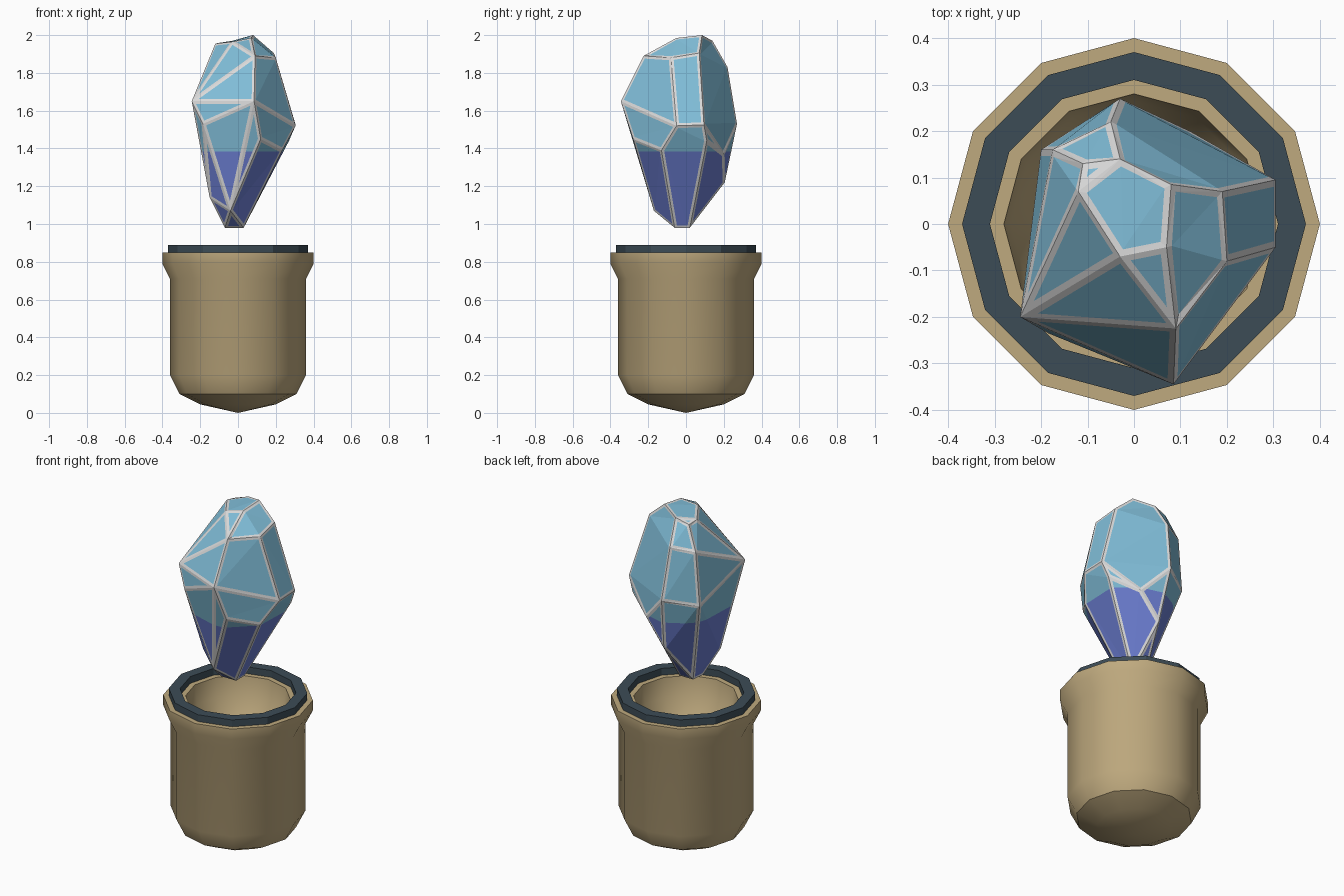
import bpy, bmesh, math
from mathutils import Vector

if "Cube" in bpy.data.objects:
    bpy.data.objects.remove(bpy.data.objects["Cube"])


def material(name, rgb):
    m = bpy.data.materials.new(name)
    m.diffuse_color = (*rgb, 1)
    m.use_nodes = True
    m.node_tree.nodes["Principled BSDF"].inputs["Base Color"].default_value = m.diffuse_color
    return m


TAN = material("tan clay", (0.52, 0.40, 0.21))
DARK = material("dark slate", (0.046, 0.072, 0.092))
BLUE = material("light blue", (0.22, 0.52, 0.70))
WHITE = material("pale grey", (0.72, 0.72, 0.72))
INDIGO = material("indigo", (0.15, 0.21, 0.65))


def to_object(bm, name, mats):
    me = bpy.data.meshes.new(name)
    bm.to_mesh(me)
    bm.free()
    for m in mats:
        me.materials.append(m)
    ob = bpy.data.objects.new(name, me)
    bpy.context.collection.objects.link(ob)
    return ob


def revolve(name, profile, mat, sides=12, closed=False):
    """Turn an (r, z) profile around z."""
    bm = bmesh.new()
    rings = []
    for r, z in profile:
        if r == 0:
            rings.append([bm.verts.new((0, 0, z))] * sides)
        else:
            rings.append([bm.verts.new((r * math.cos(2 * math.pi * i / sides),
                                        r * math.sin(2 * math.pi * i / sides), z))
                          for i in range(sides)])
    pairs = list(zip(rings, rings[1:]))
    if closed:
        pairs.append((rings[-1], rings[0]))
    for a, b in pairs:
        for i in range(sides):
            j = (i + 1) % sides
            quad = list(dict.fromkeys((a[i], a[j], b[j], b[i])))
            bm.faces.new(quad)
    bmesh.ops.recalc_face_normals(bm, faces=bm.faces)
    return to_object(bm, name, [mat])


# Pot: rounded base, straight wall, flared rim and hollow
pot = revolve("pot", [(0, 0), (0.2, 0.045), (0.31, 0.1), (0.36, 0.2), (0.36, 0.71),
                      (0.4, 0.79), (0.4, 0.85), (0.28, 0.85), (0.265, 0.74),
                      (0.2, 0.63), (0, 0.63)], TAN)
bpy.context.view_layer.objects.active = pot
pot.select_set(True)
bpy.ops.object.shade_smooth_by_angle(angle=math.radians(35))

# Dark collar on the rim
revolve("rim_collar", [(0.31, 0.84), (0.37, 0.84), (0.37, 0.89), (0.31, 0.89)],
        DARK, closed=True)

# Crystal: hull of its corners, from the crown down to the tip
crown = [(0.08, 0.085, 2.0), (0.07, -0.05, 1.985), (-0.03, -0.07, 1.965),
         (-0.12, 0.07, 1.955), (-0.11, 0.13, 1.945), (-0.03, 0.14, 1.97),
         (0.09, -0.225, 1.89), (0.2, -0.08, 1.88), (0.19, 0.07, 1.905),
         (-0.05, 0.22, 1.83), (-0.175, 0.16, 1.81)]
girdle = [(0.085, -0.345, 1.65), (-0.245, -0.2, 1.65), (0.305, -0.05, 1.52),
          (0.305, 0.095, 1.525), (-0.03, 0.27, 1.53), (-0.2, 0.16, 1.5),
          (-0.185, -0.235, 1.53), (0.12, -0.28, 1.45), (0.235, -0.13, 1.39),
          (0.27, 0.11, 1.44)]
tip = [(0.17, -0.09, 1.26), (0.17, 0.0, 1.23), (0.12, 0.2, 1.37), (0.0, 0.205, 1.22),
       (-0.15, -0.11, 1.14), (-0.04, -0.17, 1.07), (-0.07, -0.06, 0.98),
       (0.03, -0.06, 0.98), (0.03, 0.02, 0.98), (-0.06, 0.02, 0.98)]

bm = bmesh.new()
for p in crown + girdle + tip:
    bm.verts.new(p)
bmesh.ops.convex_hull(bm, input=bm.verts[:])
bmesh.ops.delete(bm, geom=[v for v in bm.verts if not v.link_faces], context='VERTS')
bmesh.ops.recalc_face_normals(bm, faces=bm.faces)
bmesh.ops.dissolve_limit(bm, angle_limit=math.radians(15), verts=[], edges=bm.edges[:])

# Pale seams: a narrow border inset in every facet; slivers become seam entirely
BORDER = 0.014
facets = [f for f in bm.faces if 2 * f.calc_area() / f.calc_perimeter() > BORDER * 1.3]
for f in bm.faces:
    f.material_index = 1
bmesh.ops.inset_individual(bm, faces=facets, thickness=BORDER, use_even_offset=True)
for f in bm.faces:
    f.material_index = 1
for f in facets:
    f.material_index = 0
bmesh.ops.triangulate(bm, faces=bm.faces[:])

# Indigo dip below a level line, leaving the very tip blue
bmesh.ops.bisect_plane(bm, geom=bm.verts[:] + bm.edges[:] + bm.faces[:],
                       plane_co=Vector((0, 0, 1.385)), plane_no=Vector((0, 0, 1)))
for f in bm.faces:
    if f.material_index == 0 and 1.0 < f.calc_center_median().z < 1.385:
        f.material_index = 2
to_object(bm, "crystal", [BLUE, WHITE, INDIGO])
